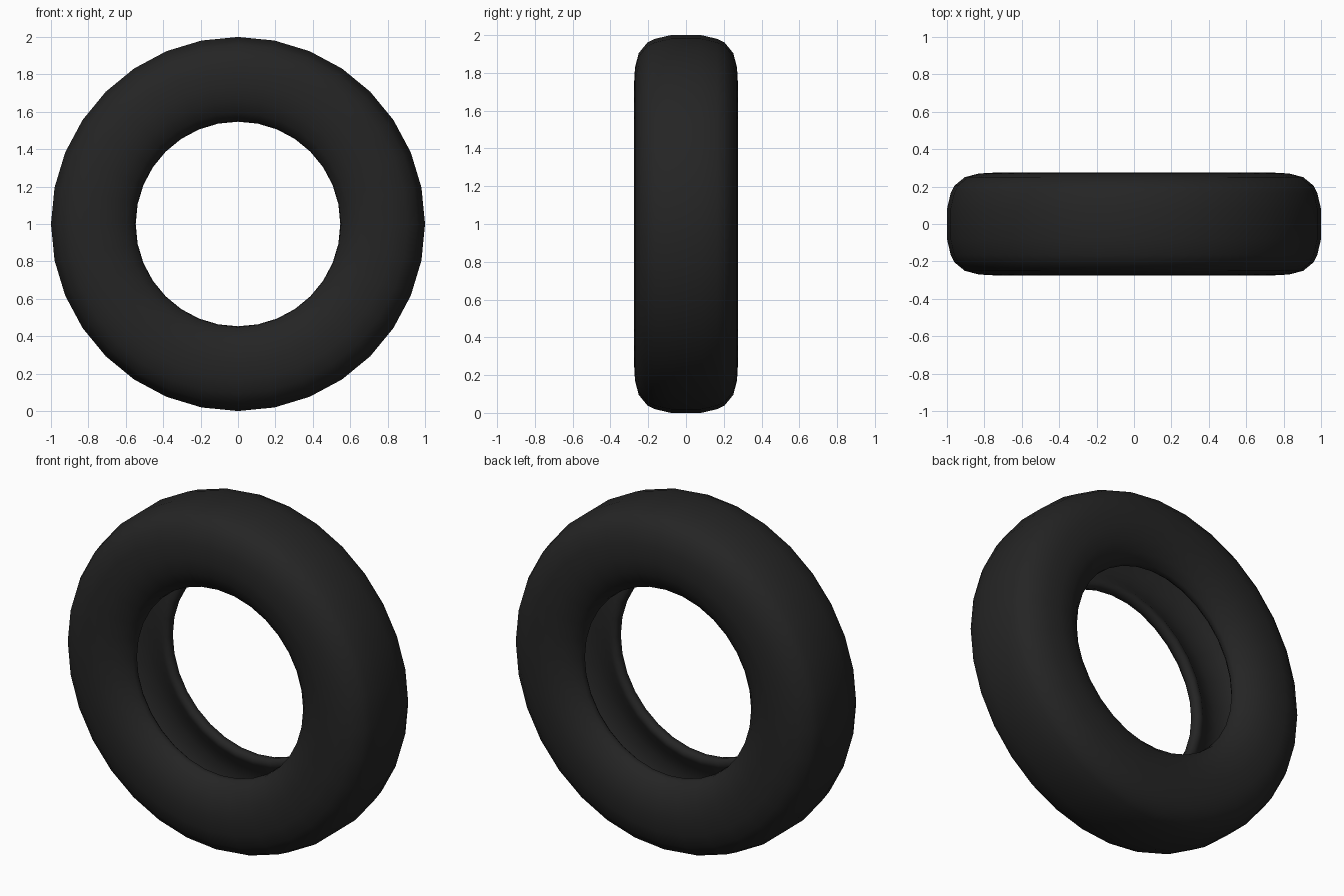
import bpy, bmesh, math

if "Cube" in bpy.data.objects:
    bpy.data.objects.remove(bpy.data.objects["Cube"])

SEGMENTS = 32

# Half cross-section (y offset from centre plane, radius): tread, shoulder, sidewall, bead, inner wall
half = [(0.08, 1.0), (0.165, 0.98), (0.205, 0.96), (0.25, 0.905), (0.27, 0.83),
        (0.275, 0.74), (0.262, 0.66), (0.228, 0.595), (0.185, 0.552),
        (0.155, 0.547), (0.132, 0.565), (0.138, 0.595),
        (0.185, 0.66), (0.205, 0.74), (0.195, 0.84), (0.15, 0.90), (0.07, 0.925)]
profile = half + [(-y, r) for y, r in reversed(half)]

# Rubber material
rubber = bpy.data.materials.new("black rubber")
rubber.diffuse_color = (0.018, 0.018, 0.018, 1)
rubber.use_nodes = True
rubber.node_tree.nodes["Principled BSDF"].inputs["Base Color"].default_value = rubber.diffuse_color

# Tyre: closed profile swept round the y axis
bm = bmesh.new()
rings = []
for i in range(SEGMENTS):
    a = 2 * math.pi * i / SEGMENTS
    rings.append([bm.verts.new((r * math.sin(a), y, 1 + r * math.cos(a))) for y, r in profile])
n = len(profile)
for i in range(SEGMENTS):
    a, b = rings[i], rings[(i + 1) % SEGMENTS]
    for j in range(n):
        k = (j + 1) % n
        bm.faces.new((a[j], a[k], b[k], b[j]))
bmesh.ops.recalc_face_normals(bm, faces=bm.faces)
for f in bm.faces:
    f.smooth = True
mesh = bpy.data.meshes.new("tyre")
bm.to_mesh(mesh)
bm.free()
mesh.materials.append(rubber)
tyre = bpy.data.objects.new("tyre", mesh)
bpy.context.collection.objects.link(tyre)
